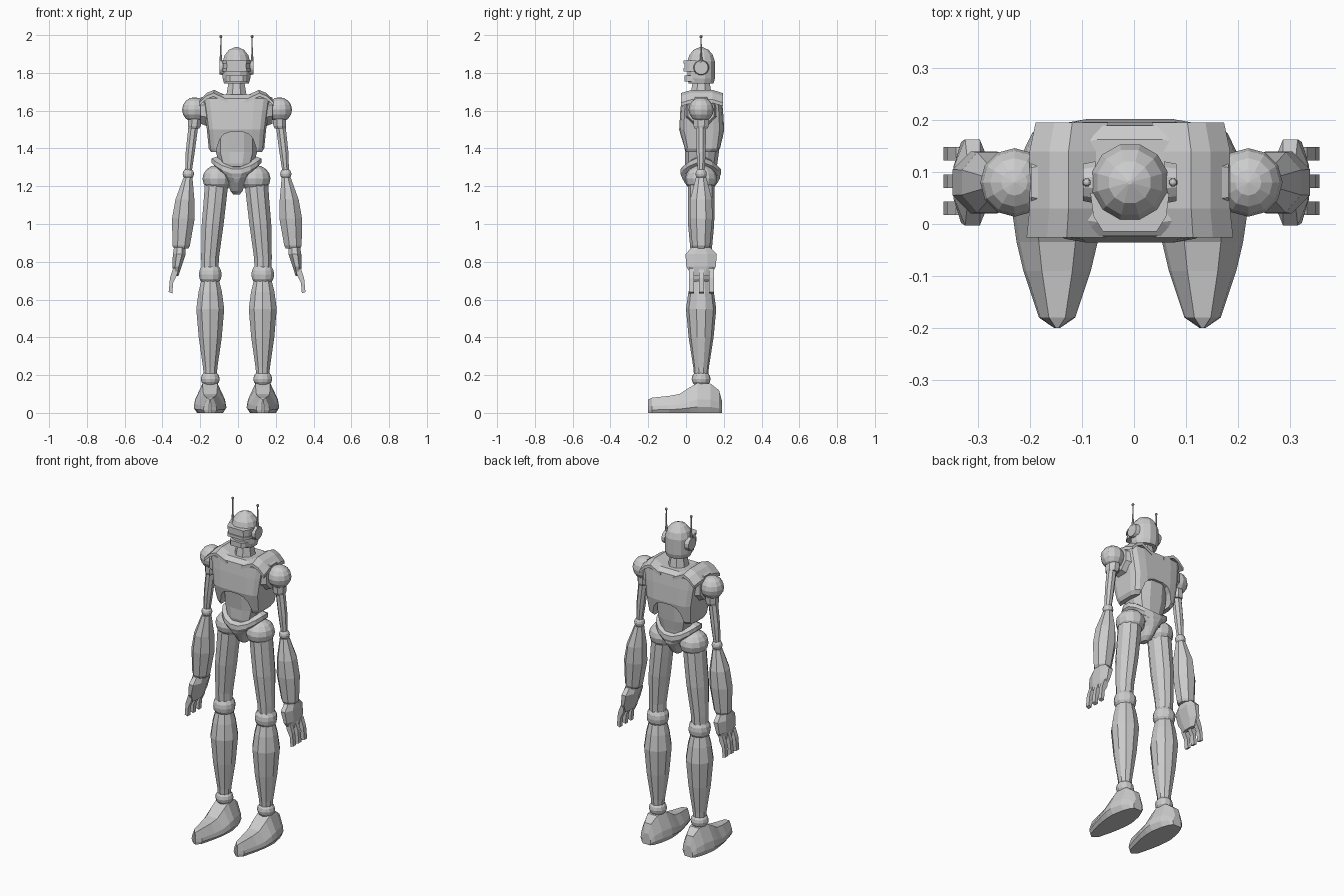
import bpy, bmesh
from math import cos, sin, pi, copysign
from mathutils import Vector

if "Cube" in bpy.data.objects:
    bpy.data.objects.remove(bpy.data.objects["Cube"])

CX, CY = -0.008, 0.08      # body axis


def finish(name, bm):
    bmesh.ops.remove_doubles(bm, verts=bm.verts, dist=1e-5)
    bmesh.ops.recalc_face_normals(bm, faces=bm.faces)
    me = bpy.data.meshes.new(name)
    bm.to_mesh(me)
    bm.free()
    ob = bpy.data.objects.new(name, me)
    bpy.context.collection.objects.link(ob)
    return ob


def skin(name, rings):
    """Bridge equal-length point loops and cap both ends."""
    bm = bmesh.new()
    vs = [[bm.verts.new(p) for p in r] for r in rings]
    n = len(vs[0])
    for a, b in zip(vs, vs[1:]):
        for i in range(n):
            j = (i + 1) % n
            bm.faces.new((a[i], a[j], b[j], b[i]))
    bm.faces.new(vs[0])
    bm.faces.new(vs[-1])
    return finish(name, bm)


def loft(name, rows, n=10, p=2, lift=0):
    """Rows of (cx, cy, z, rx, ry); p > 2 squares the section, lift raises the sides."""
    def pt(r, k):
        a = 2 * pi * (k + .5) / n
        c, s = cos(a), sin(a)
        f = 1 / max(abs(cos(pi / n)), .01) if p == 2 else 1
        return (r[0] + f * r[3] * copysign(abs(c) ** (2 / p), c),
                r[1] + f * r[4] * copysign(abs(s) ** (2 / p), s),
                r[2] + (lift * (c * c - .5) if len(r) > 5 else 0))
    return skin(name, [[pt(r, k) for k in range(n)] for r in rows])


def ball(name, loc, r, scale=(1, 1, 1), n=12):
    bm = bmesh.new()
    bmesh.ops.create_uvsphere(bm, u_segments=n, v_segments=8, radius=r)
    for v in bm.verts:
        v.co = Vector(v.co * Vector(scale)) + Vector(loc)
    return finish(name, bm)


def rod(name, a, b, r1, r2, n=8):
    a, b = Vector(a), Vector(b)
    q = (b - a).to_track_quat('Z', 'Y')
    ring = lambda c, r: [c + q @ Vector((r * cos(2 * pi * (k + .5) / n), r * sin(2 * pi * (k + .5) / n), 0))
                         for k in range(n)]
    return skin(name, [ring(a, r1), ring(b, r2)])


def prism(name, pts, axis, lo, hi):
    """Extrude a 2D outline: axis 'y' takes (x, z), axis 'z' takes (x, y)."""
    f = (lambda p, t: (p[0], t, p[1])) if axis == 'y' else (lambda p, t: (p[0], p[1], t))
    return skin(name, [[f(p, t) for p in pts] for t in (lo, hi)])


def sym(pts):
    return [(CX - x, y) for x, y in pts] + [(CX + x, y) for x, y in reversed(pts)]


# Head, visor, mouth guard and neck
loft("head", [(CX, CY, z, r, r) for z, r in ((1.745, .066), (1.77, .073), (1.86, .073), (1.895, .062),
                                             (1.922, .04), (1.938, .004))], 12)
prism("visor_top", sym([(.076, .06), (.07, .015), (.052, -.014)]), 'z', 1.85, 1.866)
prism("visor", sym([(.074, .06), (.067, .018), (.05, -.008)]), 'z', 1.825, 1.85)
prism("visor_bottom", sym([(.076, .06), (.07, .015), (.052, -.014)]), 'z', 1.808, 1.825)
prism("mouth_guard", sym([(.062, .05), (.05, .005), (.035, -.008)]), 'z', 1.755, 1.785)
loft("neck", [(CX, CY, 1.63, .07, .07), (CX, CY, 1.69, .052, .055), (CX, CY, 1.75, .042, .045)], 8)

# Chest shell with an arch cut out of its lower half
chest = loft("chest", [(CX, .08, 1.38, .135, .085), (CX, .087, 1.40, .148, .098), (CX, .083, 1.50, .158, .12),
                       (CX, .083, 1.60, .172, .114), (CX, .083, 1.665, .182, .107),
                       (CX, .083, 1.685, .12, .08)], 16, 5)
arch = prism("arch_cutter", sym([(.106, 1.30), (.104, 1.40), (.088, 1.45), (.065, 1.477), (.03, 1.488)]),
             'y', -.3, .5)
cut = chest.modifiers.new("arch", 'BOOLEAN')
cut.object, cut.operation, cut.solver = arch, 'DIFFERENCE', 'EXACT'
bpy.context.view_layer.objects.active = chest
bpy.ops.object.modifier_apply(modifier="arch")
bpy.data.objects.remove(arch)

# Abdomen, pelvis and raised belt
loft("abdomen", [(CX, .085, 1.24, .08, .075), (CX, .08, 1.32, .092, .088), (CX, .085, 1.38, .112, .092),
                 (CX, .083, 1.49, .112, .105)], 12, 2.6)
loft("pelvis", [(CX, .08, 1.155, .016, .025), (CX, .08, 1.175, .032, .055), (CX, .08, 1.22, .048, .088),
                (CX, .08, 1.265, .09, .1, 1), (CX, .078, 1.295, .118, .104, 1)], 16, 2, .05)
loft("belt", [(CX, .078, 1.275, .11, .1, 1), (CX, .078, 1.295, .132, .108, 1),
              (CX, .078, 1.32, .132, .106, 1), (CX, .08, 1.33, .10, .085, 1)], 16, 2, .06)

for s, side in ((-1, "left"), (1, "right")):
    X = lambda x: CX + s * x
    A = lambda x: CX + .003 + s * x

    # Ear discs and antennas
    rod(f"{side}_ear", (X(.066), CY, 1.828), (X(.09), CY, 1.828), .042, .037, 12)
    rod(f"{side}_antenna_base", (X(.083), CY, 1.855), (X(.083), CY, 1.90), .009, .005)
    rod(f"{side}_antenna", (X(.083), CY, 1.89), (X(.083), CY, 1.99), .004, .003, 6)
    ball(f"{side}_antenna_tip", (X(.083), CY, 1.992), .008, n=8)

    # Arched collar plate
    top = [(.045, 1.678), (.08, 1.695), (.118, 1.713), (.155, 1.698), (.193, 1.662)]
    sec = top + [(x, z - .018) for x, z in reversed(top)]
    skin(f"{side}_collar", [[(X(x * w), y, z - d) for x, z in sec] for y, d, w in
                            ((-.026, .02, 1.03), (.03, .003, 1), (.14, .003, 1), (.195, .02, .94))])

    # Shoulder socket, ball and sleeve
    rod(f"{side}_shoulder_socket", (X(.14), CY, 1.60), (X(.19), CY, 1.60), .095, .075)
    ball(f"{side}_shoulder", (A(.225), CY, 1.605), .066)
    loft(f"{side}_sleeve", [(A(.228), CY, 1.505, .028, .034), (A(.226), CY, 1.52, .034, .04),
                            (A(.224), CY, 1.57, .036, .042)], 8)

    # Upper arm, elbow and forearm
    loft(f"{side}_upper_arm", [(A(.258), CY, 1.27, .017, .018), (A(.248), CY, 1.38, .024, .024),
                               (A(.23), CY, 1.53, .026, .026)], 8)
    ball(f"{side}_elbow", (A(.258), CY, 1.265), .03)
    loft(f"{side}_forearm", [(A(.296), CY, .87, .038, .04), (A(.296), CY, .885, .046, .047),
                             (A(.284), CY, 1.03, .06, .06), (A(.276), CY, 1.13, .05, .058),
                             (A(.26), CY, 1.245, .024, .028)], 8)

    # Palm and three curled fingers
    loft(f"{side}_palm", [(A(.322), CY, .725, .012, .05), (A(.318), CY, .775, .024, .078),
                          (A(.306), CY, .84, .034, .083), (A(.304), CY, .875, .03, .05)], 8)
    claw = [(.315, .78), (.338, .765), (.355, .715), (.362, .64), (.343, .633), (.338, .69), (.318, .73)]
    for i, y in enumerate((.03, .082, .135)):
        prism(f"{side}_finger_{i + 1}", [(A(x), z) for x, z in claw], 'y', y - .013, y + .013)

    # Hip, thigh, knee, shin and ankle
    ball(f"{side}_hip", (X(.1), CY, 1.24), .08, (1, 1.06, .9))
    loft(f"{side}_thigh", [(X(.14), CY, .74, .044, .045), (X(.14), CY, .82, .047, .05),
                           (X(.126), CY, 1.0, .058, .066), (X(.114), CY, 1.12, .06, .067),
                           (X(.105), CY, 1.22, .062, .066)], 10)
    loft(f"{side}_knee", [(X(.139), CY, z, r, r) for z, r in ((.69, .045), (.71, .057), (.732, .06),
                                                             (.755, .057), (.775, .046))], 12)
    loft(f"{side}_shin", [(X(.139), CY, z, r, r * 1.03) for z, r in ((.19, .034), (.24, .038), (.40, .061),
                                                                   (.55, .074), (.64, .062), (.71, .045))], 10)
    ball(f"{side}_ankle", (X(.139), CY, .18), .05, (1, 1, .9))

    # Foot: stations along y of (y, half width, height)
    foot = [(-.2, .006, .07), (-.18, .035, .08), (-.09, .065, .09), (-.035, .078, .1), (.02, .086, .135),
            (.06, .086, .158), (.13, .07, .155), (.175, .048, .12), (.19, .03, .065)]
    shape = [(.8, 0), (1, .2), (.92, .45), (.45, 1)]
    skin(f"{side}_foot", [[(X(.14 + w * a), y, h * b) for a, b in shape] +
                          [(X(.14 - w * a), y, h * b) for a, b in reversed(shape)] for y, w, h in foot])
